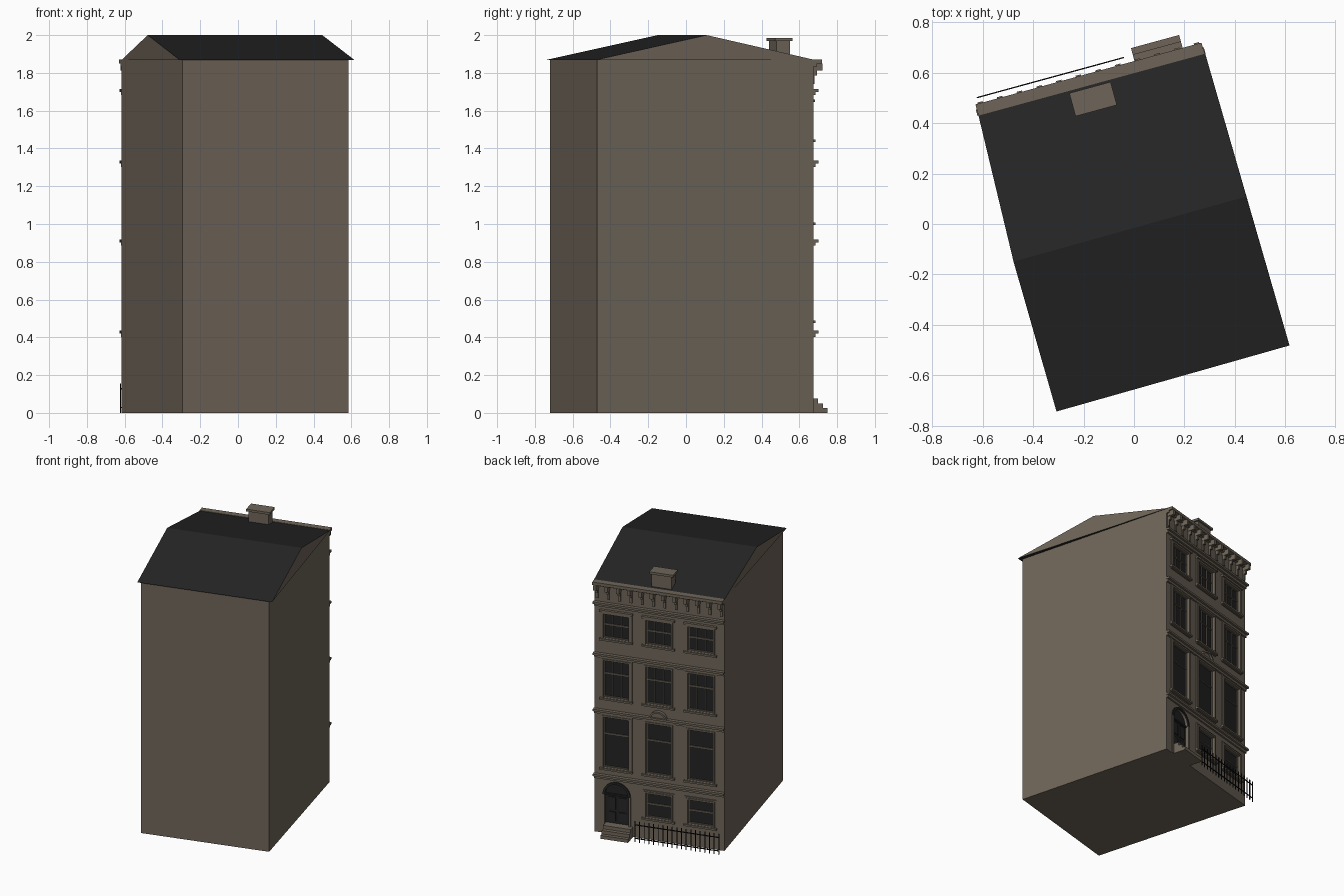
import bpy, bmesh, math
from mathutils import Vector

if "Cube" in bpy.data.objects:
    bpy.data.objects.remove(bpy.data.objects["Cube"])


def material(name, rgb):
    m = bpy.data.materials.new(name)
    m.diffuse_color = (*rgb, 1)
    m.use_nodes = True
    m.node_tree.nodes["Principled BSDF"].inputs["Base Color"].default_value = m.diffuse_color
    return m


STONE = material("brown stone", (0.158, 0.130, 0.098))
SLATE = material("dark slate", (0.0185, 0.0185, 0.0185))
GLASS = material("dark glass", (0.0165, 0.0165, 0.0165))
IRON = material("black iron", (0.005, 0.005, 0.005))

# Facade frame: u runs left to right seen from outside, d points out of the wall
A, B, C, D = (-0.295, -0.72), (0.585, -0.47), (0.28, 0.675), (-0.617, 0.43)
EAVE, W = 1.868, 0.93
ANGLE = math.pi + math.atan2(C[1] - D[1], C[0] - D[0])


def make(name, bm, mats, on_facade=True):
    bmesh.ops.recalc_face_normals(bm, faces=bm.faces)
    mesh = bpy.data.meshes.new(name)
    bm.to_mesh(mesh)
    bm.free()
    for m in mats:
        mesh.materials.append(m)
    ob = bpy.data.objects.new(name, mesh)
    bpy.context.collection.objects.link(ob)
    if on_facade:
        ob.location = (C[0], C[1], 0)
        ob.rotation_euler.z = ANGLE
    return ob


def prism(bm, ring, offset):
    """Extrude a ring of points along an offset into a closed solid."""
    lo = [bm.verts.new(p) for p in ring]
    hi = [bm.verts.new(Vector(p) + Vector(offset)) for p in ring]
    bm.faces.new(lo)
    bm.faces.new(hi)
    n = len(ring)
    for i in range(n):
        j = (i + 1) % n
        bm.faces.new((lo[i], lo[j], hi[j], hi[i]))


def box(bm, u0, u1, d0, d1, z0, z1):
    prism(bm, [(u0, -d0, z0), (u1, -d0, z0), (u1, -d0, z1), (u0, -d0, z1)], (0, d0 - d1, 0))


def boxes(name, items, mat):
    bm = bmesh.new()
    for b in items:
        box(bm, *b)
    return make(name, bm, [mat])


def frame(u, w, z0, z1, t, d0, d1):
    """Four bars of thickness t around an opening."""
    a, b = u - w / 2, u + w / 2
    return [(a - t, a, d0, d1, z0 - t, z1 + t), (b, b + t, d0, d1, z0 - t, z1 + t),
            (a, b, d0, d1, z1, z1 + t), (a, b, d0, d1, z0 - t, z0)]


def arc(u, z, r, a0=0.0, a1=math.pi, n=14):
    return [(u + r * math.cos(a0 + (a1 - a0) * i / n), z + r * math.sin(a0 + (a1 - a0) * i / n))
            for i in range(n + 1)]


def plate(bm, outline, d0, d1):
    prism(bm, [(u, -d0, z) for u, z in outline], (0, d0 - d1, 0))


def half_ring(name, u, z, r0, r1, d, mat):
    bm = bmesh.new()
    n = 14
    outer, inner = arc(u, z, r1), arc(u, z, r0)
    for i in range(n):
        plate(bm, [outer[i], outer[i + 1], inner[i + 1], inner[i]], 0, d)
    bmesh.ops.remove_doubles(bm, verts=bm.verts, dist=1e-5)
    return make(name, bm, [mat])


# Main walls
bm = bmesh.new()
prism(bm, [(x, y, 0) for x, y in (A, B, C, D)], (0, 0, EAVE))
walls = make("walls", bm, [STONE], on_facade=False)

# Pitched roof: slate slopes and underside, stone gables
bm = bmesh.new()
left = [(-0.617, 0.43, EAVE), (-0.478, -0.149, 2.0), (-0.3075, -0.744, EAVE)]
right = [(0.28, 0.685, EAVE), (0.446, 0.109, 2.0), (0.617, -0.482, EAVE)]
l = [bm.verts.new(p) for p in left]
r = [bm.verts.new(p) for p in right]
for f in (l, r, (l[0], l[1], r[1], r[0]), (l[1], l[2], r[2], r[1]), (l[2], l[0], r[0], r[2])):
    bm.faces.new(f)
bm.normal_update()
for f in bm.faces:
    f.material_index = 1 if abs(f.normal.z) > 0.3 else 0
make("roof", bm, [STONE, SLATE], on_facade=False)

# Windows: (bottom, top, bar height, upright bars, columns)
COLS = [0.17 * W, 0.495 * W, 0.818 * W]
ROWS = [(1.45, 1.63, 0.55, 2, COLS), (1.01, 1.285, 0.64, 2, COLS),
        (0.49, 0.865, 0.66, 0, COLS), (0.165, 0.345, 0.55, 0, COLS[1:])]
GW = 0.183
holes, panes, surrounds, sashes, sills = [], [], [], [], []
for z0, z1, k, uprights, cols in ROWS:
    for u in cols:
        a, b = u - GW / 2, u + GW / 2
        holes.append((a, b, -0.02, 0.05, z0, z1))
        panes.append((a, b, -0.022, -0.014, z0, z1))
        surrounds += frame(u, GW, z0, z1, 0.012, 0, 0.014)
        surrounds += frame(u, GW + 0.024, z0 - 0.012, z1 + 0.012, 0.010, 0, 0.008)
        sashes += frame(u, GW - 0.014, z0 + 0.007, z1 - 0.007, 0.007, -0.014, -0.006)
        zk = z0 + k * (z1 - z0)
        sashes.append((a, b, -0.014, -0.006, zk - 0.004, zk + 0.004))
        for i in range(uprights):
            c = a + GW * (i + 1) / (uprights + 1)
            sashes.append((c - 0.002, c + 0.002, -0.014, -0.008, z0, z1))
        sills.append((a - 0.026, b + 0.026, 0, 0.022, z0 - 0.015, z0 - 0.002))
for u in COLS:
    sills.append((u - GW / 2 - 0.026, u + GW / 2 + 0.026, 0, 0.02, 1.645, 1.66))
boxes("window_glass", panes, GLASS)
boxes("window_surrounds", surrounds, STONE)
boxes("window_sashes", sashes, STONE)
boxes("window_sills_and_heads", sills, STONE)

# Openings cut into the walls, including the arched doorway
DU, DR, DZ, SPRING = 0.172 * W, 0.085, 0.075, 0.29
door_outline = [(DU - DR, DZ), (DU + DR, DZ)] + arc(DU, SPRING, DR)
bm = bmesh.new()
for h in holes:
    box(bm, *h)
plate(bm, door_outline, -0.025, 0.05)
cutter = make("opening_cutter", bm, [STONE])
cutter.hide_render = True
cutter.hide_viewport = True
mod = walls.modifiers.new("openings", "BOOLEAN")
mod.object = cutter
mod.operation = "DIFFERENCE"
mod.solver = "EXACT"

# Door leaf with raised panels, transom and arched trim
bm = bmesh.new()
plate(bm, door_outline, -0.027, -0.016)
make("door", bm, [GLASS])
panels = []
for s in (-1, 1):
    c = DU + s * 0.038
    for z0, z1 in ((0.095, 0.16), (0.18, 0.27)):
        panels.append((c - 0.026, c + 0.026, -0.016, -0.010, z0, z1))
panels.append((DU - DR, DU + DR, -0.016, -0.006, 0.282, 0.294))
boxes("door_panels", panels, SLATE)
half_ring("door_arch_trim", DU, SPRING, DR - 0.002, DR + 0.014, 0.010, SLATE)
boxes("door_jambs", [(DU + s * (DR + 0.008) - 0.008, DU + s * (DR + 0.008) + 0.008, 0, 0.008, 0.0, SPRING)
                     for s in (-1, 1)], STONE)

# Entrance steps
SU = 0.19 * W
boxes("steps", [(SU - 0.099, SU + 0.099, 0, 0.099, 0, 0.025),
                (SU - 0.099, SU + 0.099, 0, 0.073, 0.025, 0.05),
                (SU - 0.099, SU + 0.099, 0, 0.045, 0.05, 0.075)], STONE)

# Storey bands, each with a smaller moulding beneath
bands = []
for z in (0.42, 0.903, 1.32, 1.70):
    bands += [(-0.004, W + 0.004, 0, 0.026, z, z + 0.015),
              (0, W, 0, 0.012, z - 0.018, z)]
boxes("storey_bands", bands, STONE)

# Half-round pediment over the middle window
half_ring("pediment_arch", COLS[1], 0.905, 0.052, 0.064, 0.026, STONE)
bm = bmesh.new()
plate(bm, arc(COLS[1], 0.905, 0.052), 0, 0.012)
make("pediment_panel", bm, [STONE])

# Top cornice on brackets
boxes("cornice", [(0, W, 0, 0.046, 1.85, EAVE + 0.004), (0, W, 0, 0.018, 1.835, 1.85)], STONE)
brackets = []
for i in range(12):
    u = 0.02 + i * (W - 0.04) / 11
    brackets += [(u - 0.011, u + 0.011, 0, 0.051, 1.812, 1.85),
                 (u - 0.008, u + 0.008, 0, 0.022, 1.785, 1.812),
                 (u - 0.008, u + 0.008, 0, 0.010, 1.74, 1.785)]
boxes("cornice_brackets", brackets, STONE)

# Chimney
boxes("chimney", [(0.402, 0.546, -0.094, -0.019, 1.86, 1.968),
                  (0.389, 0.559, -0.104, -0.009, 1.968, 1.985)], STONE)

# Iron railing
R0, R1, N = 0.315, 0.915, 19
rails = [(R0, R1, 0.068, 0.073, z, z + 0.006) for z in (0.025, 0.125)]
for i in range(N):
    u = R0 + (R1 - R0) * i / (N - 1)
    rails.append((u - 0.0025, u + 0.0025, 0.068, 0.073, 0, 0.155))
boxes("railing", rails, IRON)
